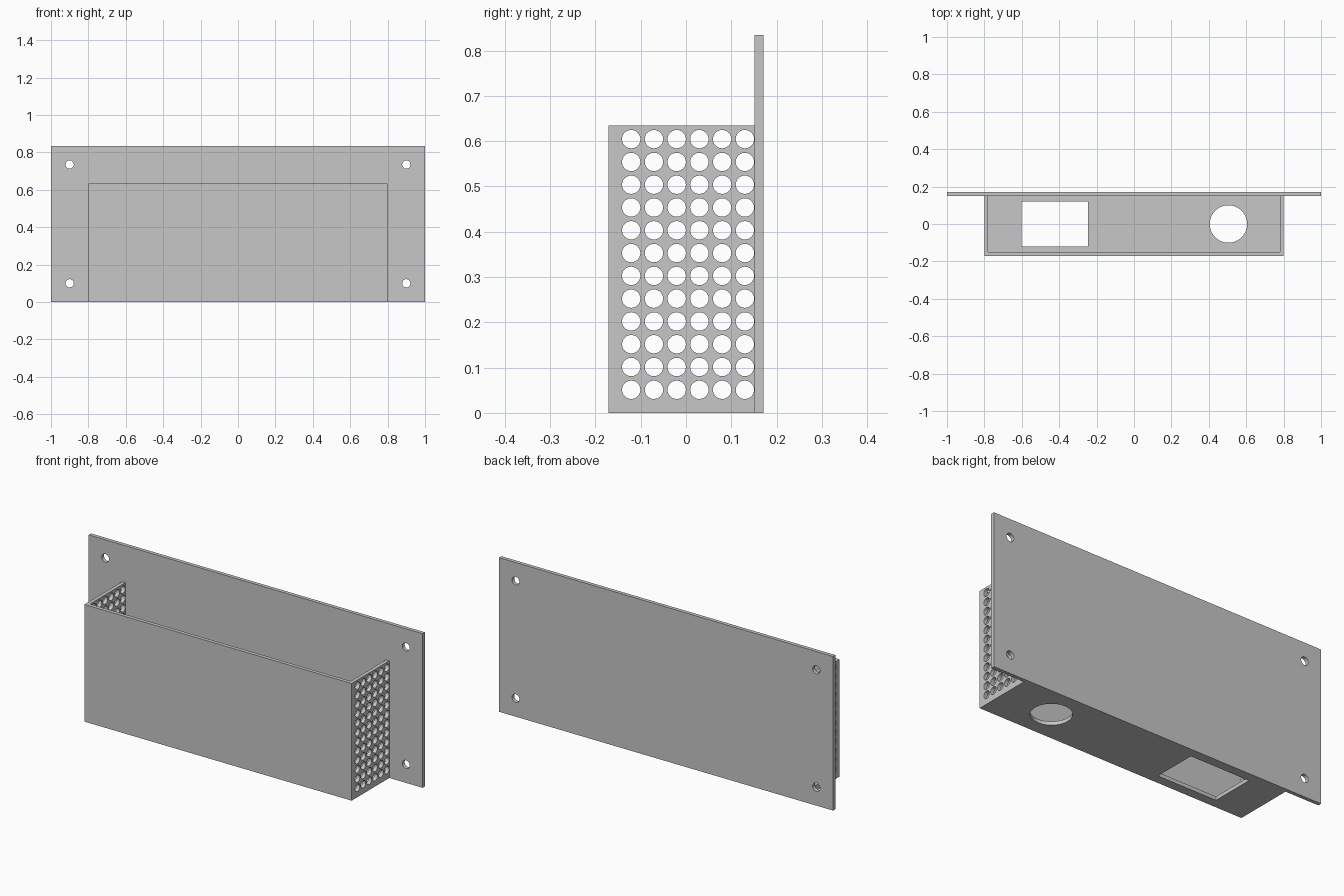
import bpy, bmesh, math
from mathutils import Matrix, Vector

cube = bpy.data.objects.get("Cube")
if cube:
    bpy.data.objects.remove(cube, do_unlink=True)

grey = bpy.data.materials.new("light grey")
grey.use_nodes = True
grey.diffuse_color = (0.57, 0.57, 0.57, 1)
grey.node_tree.nodes["Principled BSDF"].inputs["Base Color"].default_value = (0.57, 0.57, 0.57, 1)


def add_box(bm, low, high):
    low, high = Vector(low), Vector(high)
    place = Matrix.Translation((low + high) / 2) @ Matrix.Diagonal((*(high - low), 1))
    bmesh.ops.create_cube(bm, size=1, matrix=place)


def add_rod(bm, centre, radius, length, axis, sides=32):
    turn = {"X": Matrix.Rotation(math.pi / 2, 4, "Y"),
            "Y": Matrix.Rotation(math.pi / 2, 4, "X"),
            "Z": Matrix.Identity(4)}[axis]
    bmesh.ops.create_cone(bm, cap_ends=True, segments=sides, radius1=radius, radius2=radius,
                          depth=length, matrix=Matrix.Translation(centre) @ turn)


def make_object(name, bm):
    mesh = bpy.data.meshes.new(name)
    bm.to_mesh(mesh)
    bm.free()
    obj = bpy.data.objects.new(name, mesh)
    bpy.context.collection.objects.link(obj)
    mesh.materials.append(grey)
    return obj


def cut(obj, bm):
    # Subtract the given shapes, then discard the cutter
    cutter = make_object("cutter", bm)
    cutter.hide_render = True
    mod = obj.modifiers.new("cut", "BOOLEAN")
    mod.operation, mod.solver, mod.object = "DIFFERENCE", "EXACT", cutter
    bpy.ops.object.select_all(action="DESELECT")
    bpy.context.view_layer.objects.active = obj
    obj.select_set(True)
    bpy.ops.object.modifier_apply(modifier=mod.name)
    bpy.data.objects.remove(cutter, do_unlink=True)


WALL = 0.02
HALF, FRONT, BACK, TOP = 0.8, -0.171, 0.151, 0.634

# Mounting plate with four screw holes
bm = bmesh.new()
add_box(bm, (-1, BACK, 0), (1, BACK + WALL, 0.834))
plate = make_object("mounting_plate", bm)
bm = bmesh.new()
for x in (-0.9, 0.9):
    for z in (0.1, 0.735):
        add_rod(bm, (x, BACK, z), 0.022, 0.2, "Y")
cut(plate, bm)

# Casing, open at the top and against the plate
bm = bmesh.new()
add_box(bm, (-HALF, FRONT, 0), (HALF, BACK, TOP))
casing = make_object("casing", bm)
bm = bmesh.new()
add_box(bm, (-HALF + WALL, FRONT + WALL, WALL), (HALF - WALL, BACK + 0.1, TOP + 0.1))
cut(casing, bm)

# Vent grid through both side walls
bm = bmesh.new()
for row in range(12):
    for col in range(6):
        add_rod(bm, (0, -0.121 + 0.0502 * col, 0.051 + 0.0503 * row), 0.0203, 2, "X", 24)
cut(casing, bm)

# Round and rectangular openings in the floor
bm = bmesh.new()
add_rod(bm, (0.505, 0, 0), 0.1, 0.1, "Z", 64)
add_box(bm, (-0.602, -0.12, -0.05), (-0.247, 0.12, 0.05))
cut(casing, bm)

for obj in (plate, casing):
    bpy.ops.object.select_all(action="DESELECT")
    bpy.context.view_layer.objects.active = obj
    obj.select_set(True)
    bpy.ops.object.shade_smooth_by_angle(angle=math.radians(30))
